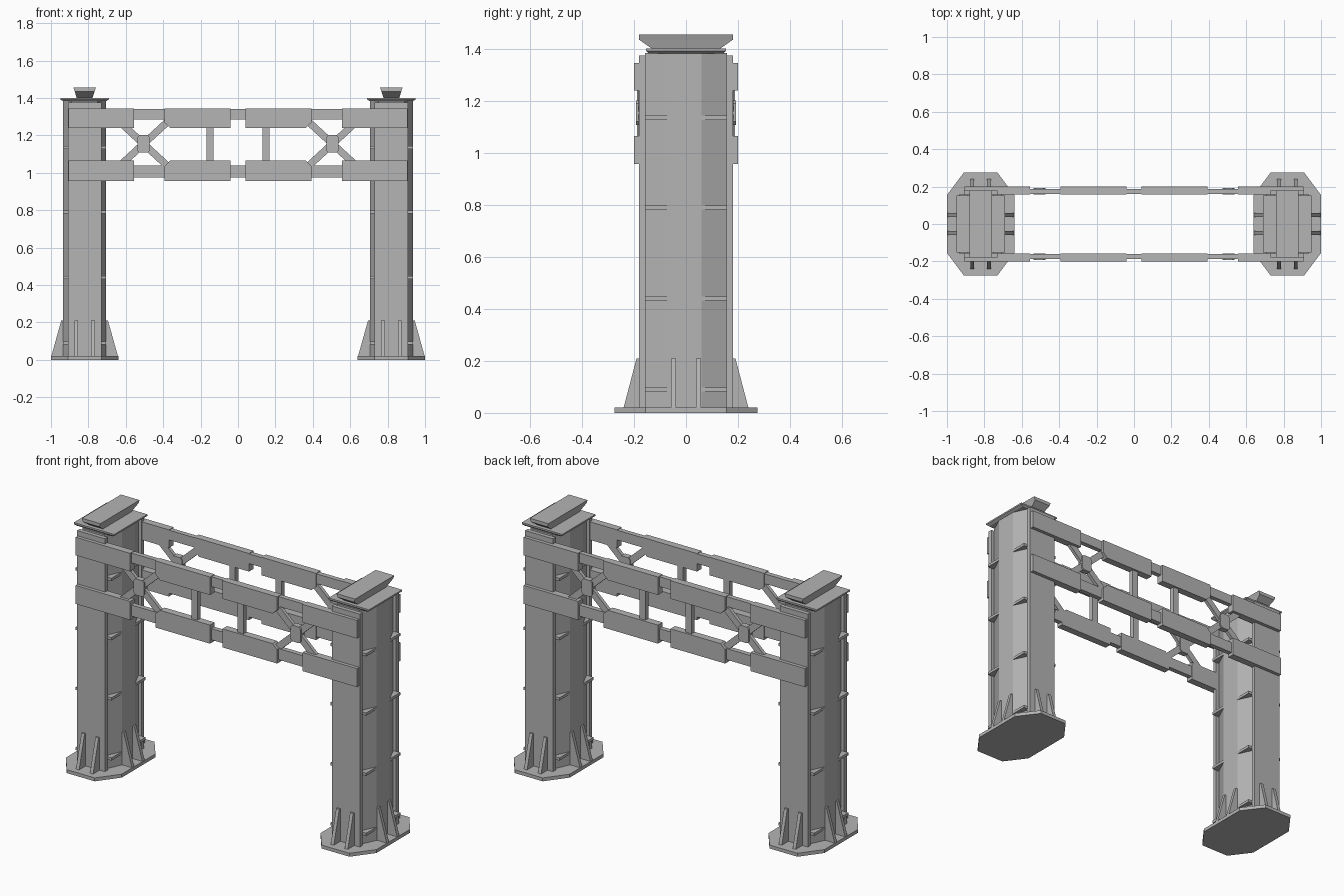
import bpy
import bmesh
import math
from mathutils import Vector

cube = bpy.data.objects.get("Cube")
if cube:
    bpy.data.objects.remove(cube, do_unlink=True)

steel = bpy.data.materials.new("grey_steel")
steel.use_nodes = True
COLOUR = (0.46, 0.46, 0.46, 1)
steel.diffuse_color = COLOUR
steel.node_tree.nodes["Principled BSDF"].inputs["Base Color"].default_value = COLOUR


def loft(name, rings):
    """Skin a stack of matching closed rings and cap both ends."""
    bm = bmesh.new()
    loops = [[bm.verts.new(p) for p in ring] for ring in rings]
    for a, b in zip(loops, loops[1:]):
        for i in range(len(a)):
            j = (i + 1) % len(a)
            bm.faces.new((a[i], a[j], b[j], b[i]))
    bm.faces.new(loops[0])
    bm.faces.new(loops[-1])
    bmesh.ops.recalc_face_normals(bm, faces=bm.faces)
    mesh = bpy.data.meshes.new(name)
    bm.to_mesh(mesh)
    bm.free()
    mesh.materials.append(steel)
    obj = bpy.data.objects.new(name, mesh)
    bpy.context.collection.objects.link(obj)
    return obj


def prism(name, points, axis, lo, hi):
    """Extrude a 2D outline along an axis (x: yz, y: xz, z: xy outline)."""
    place = {"x": lambda p, d: (d, p[0], p[1]),
             "y": lambda p, d: (p[0], d, p[1]),
             "z": lambda p, d: (p[0], p[1], d)}[axis]
    return loft(name, [[place(p, d) for p in points] for d in (lo, hi)])


def box(name, x, y, z):
    corners = [(x[0], y[0]), (x[1], y[0]), (x[1], y[1]), (x[0], y[1])]
    return prism(name, corners, "z", *z)


def rect(cx, hx, hy, z):
    return [(cx - hx, -hy, z), (cx + hx, -hy, z), (cx + hx, hy, z), (cx - hx, hy, z)]


def mirrored(quarter):
    """Complete a first-quadrant outline (from x side to y side) all round."""
    half = quarter + [(-x, y) for x, y in reversed(quarter)]
    return half + [(-x, -y) for x, y in half]


def column(side, cx):
    def shift(points):
        return [(cx + x, y) for x, y in points]

    # Octagonal foot and the core with sloping flanks
    prism(f"{side}_base_plate", shift(mirrored([(0.18, 0.155), (0.09, 0.275)])), "z", 0, 0.02)
    prism(f"{side}_column_core", shift(mirrored([(0.115, 0.06), (0.07, 0.157)])), "z", 0.02, 1.385)

    for face, s in (("front", -1), ("back", 1)):
        # Flange and its two base gussets
        box(f"{side}_{face}_flange", (cx - 0.09, cx + 0.09), sorted((s * 0.155, s * 0.18)), (0.02, 1.375))
        outline = [(s * 0.17, 0.02), (s * 0.24, 0.02), (s * 0.19, 0.21), (s * 0.17, 0.21)]
        for dx in (-0.045, 0.045):
            prism(f"{side}_{face}_gusset", outline, "x", cx + dx - 0.01, cx + dx + 0.01)

    for s in (-1, 1):
        # Side gussets and horizontal stiffeners
        outline = [(cx + s * 0.1, 0.02), (cx + s * 0.178, 0.02), (cx + s * 0.125, 0.21), (cx + s * 0.1, 0.21)]
        for y in (-0.048, 0.048):
            prism(f"{side}_side_gusset", outline, "y", y - 0.01, y + 0.01)
        for z in (0.09, 0.44, 0.79, 1.135):
            for t in (-1, 1):
                box(f"{side}_stiffener", sorted((cx + s * 0.06, cx + s * 0.115)),
                    sorted((t * 0.06, t * 0.157)), (z - 0.008, z + 0.008))

    # Cap plate and flared saddle on top
    loft(f"{side}_cap_plate", [rect(cx, 0.115, 0.145, 1.383), rect(cx, 0.13, 0.153, 1.392),
                               rect(cx, 0.13, 0.153, 1.401)])
    loft(f"{side}_saddle", [rect(cx, 0.042, 0.13, 1.4), rect(cx, 0.053, 0.18, 1.435),
                            rect(cx, 0.06, 0.18, 1.455)])


def truss(face, s):
    def depth(inner, outer):
        return sorted((s * inner, s * outer))

    plate, bar = depth(0.158, 0.2), depth(0.16, 0.188)
    hub_z = 1.155

    # Chords, with end plates and chamfered cover plates
    for level, z0, z1, c0, c1, inner_low in (("upper", 1.24, 1.345, 1.285, 1.342, True),
                                             ("lower", 0.957, 1.065, 0.975, 1.04, False)):
        box(f"{face}_{level}_chord", (-0.8, 0.8), bar, (c0, c1))
        near, far = (z0, z1) if inner_low else (z1, z0)
        cut = 0.028 if inner_low else -0.028
        for m in (-1, 1):
            box(f"{face}_{level}_end_plate", sorted((m * 0.555, m * 0.905)), plate, (z0, z1))
            outline = [(m * 0.04, near), (m * 0.362, near), (m * 0.392, near + cut),
                       (m * 0.392, far), (m * 0.04, far)]
            prism(f"{face}_{level}_cover_plate", outline, "y", *plate)

    for m in (-1, 1):
        # Upright post
        box(f"{face}_post", sorted((m * 0.13, m * 0.168)), bar, (1.02, 1.3))
        # Cross brace with a chamfered hub
        hub = Vector((m * 0.505, hub_z))
        for dx, dz in ((0.125, 0.115), (-0.125, 0.115), (0.125, -0.115), (-0.125, -0.115)):
            end = hub + Vector((dx, dz))
            side = Vector((-dz, dx)).normalized() * 0.019
            prism(f"{face}_brace_arm", [hub + side, end + side, end - side, hub - side],
                  "y", *depth(0.163, 0.183))
        outline = [(hub.x + x, hub.y + z) for x, z in mirrored([(0.033, 0.035), (0.022, 0.047)])]
        prism(f"{face}_brace_hub", outline, "y", *depth(0.158, 0.192))


column("right", -0.82)
column("left", 0.82)
truss("front", -1)
truss("back", 1)
